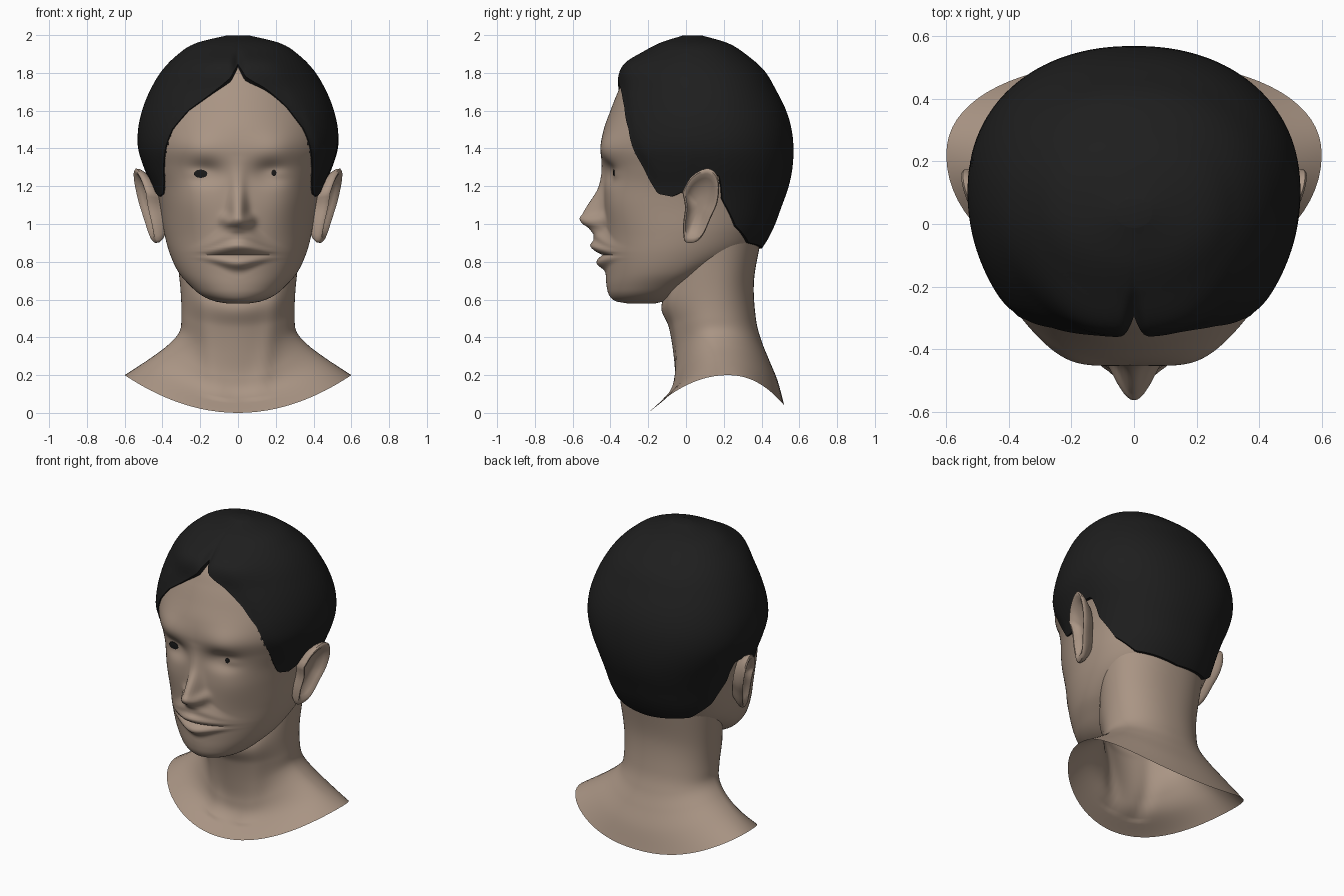
import bpy, bmesh, math
from math import sin, cos, pi, exp, radians, degrees

if "Cube" in bpy.data.objects:
    bpy.data.objects.remove(bpy.data.objects["Cube"])


def material(name, rgb):
    m = bpy.data.materials.new(name)
    m.diffuse_color = (*rgb, 1)
    m.use_nodes = True
    m.node_tree.nodes["Principled BSDF"].inputs["Base Color"].default_value = m.diffuse_color
    return m


SKIN = material("skin", (0.40, 0.30, 0.232))
HAIR = material("black_hair", (0.013, 0.013, 0.013))
EYE = material("eye_dark", (0.01, 0.01, 0.01))


def interp(table, k):
    """Smooth (Hermite) interpolation of table rows keyed by their first column."""
    if k <= table[0][0]:
        return table[0][1:]
    if k >= table[-1][0]:
        return table[-1][1:]
    i = next(j for j in range(len(table) - 1) if table[j + 1][0] >= k)
    a, b = table[i], table[i + 1]
    p, q = table[max(i - 1, 0)], table[min(i + 2, len(table) - 1)]
    h = b[0] - a[0]
    u = (k - a[0]) / h
    out = []
    for c in range(1, len(a)):
        ma = (b[c] - p[c]) / (b[0] - p[0]) * h
        mb = (q[c] - a[c]) / (q[0] - a[0]) * h
        out.append((2*u**3 - 3*u*u + 1)*a[c] + (u**3 - 2*u*u + u)*ma
                   + (3*u*u - 2*u**3)*b[c] + (u**3 - u*u)*mb)
    return out


def linear(table, k):
    for a, b in zip(table, table[1:]):
        if k <= b[0]:
            u = max(0, (k - a[0]) / (b[0] - a[0]))
            return a[1] + (b[1] - a[1]) * u
    return table[-1][1]


def loft(name, rings, mat, cap_end=False, drop=None, angle=50):
    """Skin closed rings; drop(face) removes hidden faces."""
    bm = bmesh.new()
    vr = [[bm.verts.new(p) for p in r] for r in rings]
    n = len(rings[0])
    for a, b in zip(vr, vr[1:]):
        for i in range(n):
            j = (i + 1) % n
            bm.faces.new((a[i], a[j], b[j], b[i]))
    if cap_end:
        bm.faces.new(vr[-1])
    bmesh.ops.recalc_face_normals(bm, faces=bm.faces)
    if drop:
        dead = [f for f in bm.faces if drop(f)]
        bmesh.ops.delete(bm, geom=dead, context='FACES')
    me = bpy.data.meshes.new(name)
    bm.to_mesh(me)
    bm.free()
    me.materials.append(mat)
    ob = bpy.data.objects.new(name, me)
    bpy.context.collection.objects.link(ob)
    bpy.ops.object.select_all(action='DESELECT')
    bpy.context.view_layer.objects.active = ob
    ob.select_set(True)
    bpy.ops.object.shade_smooth_by_angle(angle=radians(angle))
    return ob


# Head sections: z, front y, back y, widest y, half width
HEAD = [(.578, -.30, -.17, -.24, .05), (.59, -.37, -.12, -.22, .12), (.62, -.405, -.05, -.2, .19),
        (.67, -.42, .04, -.15, .25), (.74, -.425, .16, -.08, .312), (.84, -.43, .35, -.02, .36),
        (.95, -.43, .43, .03, .39), (1.1, -.435, .49, .07, .415), (1.2, -.435, .525, .09, .44),
        (1.3, -.44, .545, .10, .48), (1.4, -.45, .55, .10, .51), (1.5, -.435, .54, .10, .51),
        (1.6, -.40, .51, .09, .488), (1.7, -.36, .46, .08, .448), (1.8, -.31, .40, .06, .388),
        (1.88, -.225, .31, .05, .31), (1.94, -.13, .215, .04, .215), (1.98, -.01, .08, .035, .055)]
# Centre-line relief: z, depth (nose also has a width)
NOSE = [(.95, 0, .07), (.98, .04, .065), (1.0, .085, .06), (1.03, .118, .053), (1.06, .11, .047),
        (1.18, .035, .04), (1.26, .012, .04), (1.36, 0, .05)]
MOUTH = [(.70, 0), (.75, .005), (.79, .045), (.82, .034), (.836, .012), (.852, .045),
         (.885, .078), (.915, .06), (.96, .058), (1.0, .03), (1.05, 0)]
# Paired relief: x, z, width, height, depth (sockets, lids, nostrils, cheeks, brows)
BUMPS = [(.17, 1.27, .085, .055, -.045), (.195, 1.265, .065, .03, .018), (.062, 1.02, .03, .032, .035),
         (.26, 1.12, .13, .16, .032), (.22, 1.40, .13, .09, .032)]
# Hairline height by angle from the front, in degrees
HAIRLINE = [(0, 1.83), (5, 1.755), (17, 1.69), (32, 1.6), (42, 1.5), (49, 1.37), (58, 1.23), (64, 1.16),
            (73, 1.145), (79, 1.17), (84, 1.26), (98, 1.26), (103, 1.13), (119, .99), (140, .9), (180, .87)]
POW = 2 / 2.2


def spow(v, e):
    return math.copysign(abs(v) ** e, v)


def base(t, z):
    """Bare skull: round in front, slightly squarer behind."""
    yf, yb, c, w = interp(HEAD, z)
    if cos(t) > 0:
        return w * sin(t), c - cos(t) * (c - yf)
    return w * spow(sin(t), POW), c + abs(cos(t)) ** POW * (yb - c)


def face(t, z):
    x, y = base(t, z)
    if cos(t) > 0:
        d, s = interp(NOSE, z)
        d *= exp(-abs(x / s) ** 2.5)
        # lips close up towards the mouth corners
        zm = .836 + (z - .836) * (1 + .8 * (x / .13) ** 2)
        d += interp(MOUTH, zm)[0] * exp(-(x / .13) ** 2)
        for bx, bz, sx, sz, a in BUMPS:
            d += a * exp(-((abs(x) - bx) / sx) ** 2 - ((z - bz) / sz) ** 2)
        y -= d * min(1, cos(t) * 3)
    return x, y, z


def hairline(t):
    d = degrees(t)
    return linear(HAIRLINE, abs(d)) + .03 * exp(-((d - 22) / 13) ** 2)


def angles(n, bias):
    us = [-pi + 2 * pi * i / n for i in range(n)]
    return [u - bias * sin(u) for u in us]


# Head: face and scalp, without the parts hidden by neck and hair
cols, rows = angles(128, .45), 130


def hidden(f):
    p = f.calc_center_median()
    yf, yb, c, w = interp(HEAD, p.z)
    s = min(1, abs(p.x) / w)
    t = math.asin(s) if p.y < c else pi - math.asin(s ** (1 / POW))
    under_hair = p.z > hairline(math.copysign(t, p.x)) + .02
    in_neck = p.z < .85 and (p.x / .285) ** 2 + ((p.y - .125) / .22) ** 2 < 1
    return under_hair or in_neck


head_rings = [[face(t, .578 + (1.98 - .578) * r / rows) for t in cols] for r in range(rows + 1)][::-1]
loft("head", head_rings, SKIN, cap_end=True, drop=hidden)


# Hair cap: follows the skull with a parted, raised front; thin at the front edge
def hair_point(t, z, off):
    x, y = base(t, z)
    dx, dy, dz = x, y - .06, max(0, z - 1.45)
    n = math.sqrt(dx * dx + dy * dy + dz * dz)
    front = max(0, cos(t))
    if off > 0:
        off *= 1 - .6 * min(1, 2 * front) * exp(-((z - hairline(t)) / .08) ** 2)
        off += .034 * front * exp(-((z - 1.80) / .08) ** 2) * exp(-(x / .27) ** 4)
        off -= .018 * exp(-(x / .022) ** 2) * front * min(1, max(0, (-y - .2) / .08))
    # the forehead hair edge sits on the brow relief
    for bx, bz, sx, sz, a in BUMPS[3:]:
        off += .8 * front * a * exp(-((abs(x) - bx) / sx) ** 2 - ((z - bz) / sz) ** 2)
    return x + dx / n * off, y + dy / n * off, z + dz / n * off


hair_cols = angles(180, .3)
hair_rings = [[hair_point(t, hairline(t), -.012) for t in hair_cols]]
for r in range(49):
    k = sin(r / 48 * pi / 2)
    hair_rings.append([hair_point(t, hairline(t) + (1.98 - hairline(t)) * k, .019) for t in hair_cols])
loft("hair", hair_rings, HAIR, cap_end=True)

# Neck and shoulders: level, front y z, side x y z, back y z
NECK = [(0, -.05, .72, .335, .14, .92, .40, .93), (1, -.13, .57, .305, .14, .66, .36, .70),
        (2, -.09, .45, .30, .14, .51, .37, .50), (3, -.065, .30, .31, .15, .43, .40, .38),
        (4, -.06, .19, .37, .17, .36, .44, .28), (5, -.085, .10, .47, .19, .285, .485, .17),
        (6, -.20, 0, .60, .22, .20, .52, .04)]
neck_rings = []
for r in range(61):
    fy, fz, sx, sy, sz, by, bz = interp(NECK, r / 10)
    ring = []
    for i in range(72):
        t = 2 * pi * i / 72
        c, s = cos(t), sin(t)
        if c > 0:
            # throat muscles run down to the collar pit
            m = .012 * exp(-((abs(sx * s) - .22 + .022 * r / 10) / .05) ** 2) * (r < 54)
            ring.append((sx * s, sy + (fy - sy) * c - m, sz + (fz - sz) * c * c))
        else:
            k = abs(c) ** POW
            ring.append((sx * spow(s, POW), sy + (by - sy) * k, sz + (bz - sz) * c * c))
    neck_rings.append(ring)


def inside_head(f):
    p = f.calc_center_median()
    if p.z < .59:
        return False
    yf, yb, c, w = interp(HEAD, p.z)
    ry = (c - yf) if p.y < c else (yb - c)
    return (p.x / (w - .02)) ** 2 + ((p.y - c) / (ry - .02)) ** 2 < 1


loft("neck_and_shoulders", neck_rings, SKIN, drop=inside_head)

# Ears: outline (y, z) with rim and sunken bowl
EAR = [(-.02, 1.17), (.02, 1.24), (.07, 1.28), (.12, 1.293), (.16, 1.265), (.176, 1.2), (.165, 1.11),
       (.13, 1.03), (.095, .95), (.06, .91), (.02, .9), (-.01, .915), (-.015, 1.0), (-.005, 1.09)]
EAR_LOOPS = [(.7, -.08), (.9, -.045), (.99, -.022), (1.0, -.004), (.95, .004), (.86, .002),
             (.74, -.016), (.5, -.04), (.2, -.045)]
closed = [(i, *p) for i, p in enumerate(EAR + EAR[:1])]
outline = [interp(closed, i / 3) for i in range(3 * len(EAR))]
for side, label in ((1, "right"), (-1, "left")):
    rings = []
    for s, dx in EAR_LOOPS:
        ring = []
        for y, z in outline:
            py, pz = .075 + (y - .075) * s, 1.1 + (z - 1.1) * s
            ring.append((side * (.435 + .2 * (pz - .9) + .27 * py + dx), py, pz))
        rings.append(ring)
    loft(label + "_ear", rings, SKIN, cap_end=True)

# Eyes: thin dark plates on the lids
for label, x, z, rx, rz in (("left", -.198, 1.266, .036, .022), ("right", .19, 1.271, .013, .017)):
    w = interp(HEAD, z)[3]
    y, y2 = (face(math.asin(v / w), z)[1] for v in (x, x + .02))
    slope = (y2 - y) / .02
    rings = []
    for s, d in ((1, .003), (1, -.003), (.5, -.005)):
        rings.append([(x + s * rx * cos(a), y + d + slope * s * rx * cos(a), z + s * rz * sin(a))
                      for a in (2 * pi * i / 16 for i in range(16))])
    loft(label + "_eye", rings, EYE, cap_end=True)
